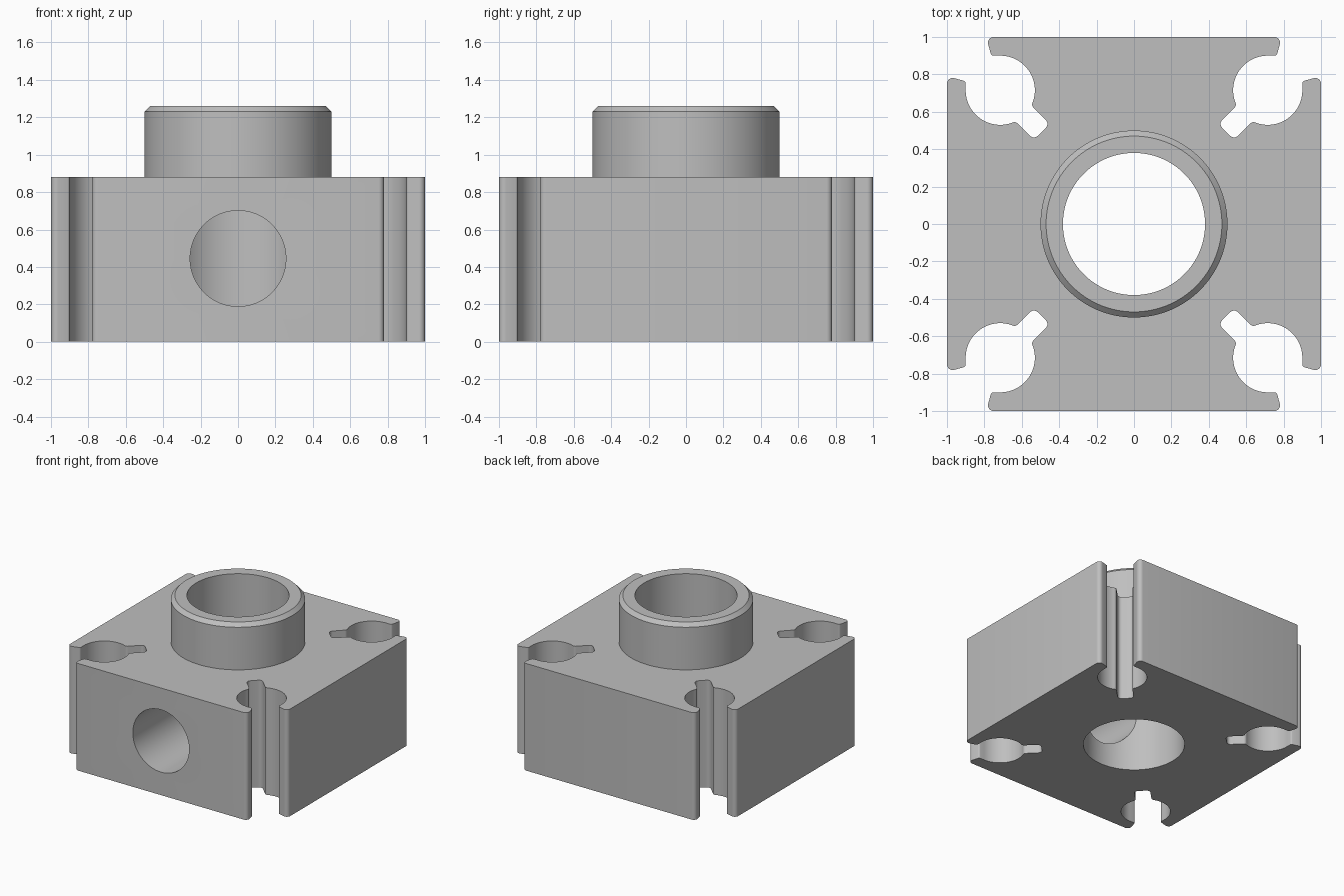
import bpy, bmesh, math
from mathutils import Vector, Matrix

cube = bpy.data.objects.get("Cube")
if cube:
    bpy.data.objects.remove(cube, do_unlink=True)

grey = bpy.data.materials.new("plain_grey")
grey.use_nodes = True
COLOUR = (0.52, 0.52, 0.52, 1)
grey.diffuse_color = COLOUR
grey.node_tree.nodes["Principled BSDF"].inputs["Base Color"].default_value = COLOUR


def make_object(name, bm):
    bmesh.ops.recalc_face_normals(bm, faces=bm.faces)
    mesh = bpy.data.meshes.new(name)
    bm.to_mesh(mesh)
    bm.free()
    mesh.materials.append(grey)
    obj = bpy.data.objects.new(name, mesh)
    bpy.context.collection.objects.link(obj)
    return obj


def fillet(before, corner, after, radius, steps=6):
    """Points of a rounded corner."""
    a, b = (before - corner).normalized(), (after - corner).normalized()
    half = a.angle(b) / 2
    centre = corner + (a + b).normalized() * radius / math.sin(half)
    start = (corner + a * radius / math.tan(half) - centre).normalized()
    end = (corner + b * radius / math.tan(half) - centre).normalized()
    return [centre + start.slerp(end, i / steps).normalized() * radius
            for i in range(steps + 1)]


def prism(name, outline, height):
    bm = bmesh.new()
    base = bm.faces.new([bm.verts.new((p.x, p.y, 0)) for p in outline])
    solid = bmesh.ops.extrude_face_region(bm, geom=[base], use_keep_orig=True)["geom"]
    bmesh.ops.translate(bm, vec=(0, 0, height),
                        verts=[v for v in solid if isinstance(v, bmesh.types.BMVert)])
    return make_object(name, bm)


def lathe(name, profile, segments=128):
    bm = bmesh.new()
    rings = []
    for r, z in profile:
        rings.append([bm.verts.new((r * math.cos(math.tau * i / segments),
                                    r * math.sin(math.tau * i / segments), z))
                      for i in range(segments)])
    for low, high in zip(rings, rings[1:]):
        for i in range(segments):
            j = (i + 1) % segments
            bm.faces.new((low[i], low[j], high[j], high[i]))
    bm.faces.new(rings[0])
    bm.faces.new(rings[-1])
    return make_object(name, bm)


def combine(target, tool, operation):
    mod = target.modifiers.new(operation, 'BOOLEAN')
    mod.operation, mod.object, mod.solver = operation, tool, 'EXACT'
    bpy.context.view_layer.objects.active = target
    bpy.ops.object.modifier_apply(modifier=mod.name)
    bpy.data.objects.remove(tool, do_unlink=True)


# Half of one corner channel: lip, round pocket and relief slot
CENTRE, POCKET = Vector((0.715, 0.715)), 0.185
SLOT_HALF, SLOT_END = 0.06, 0.697
outer = Vector((1, 0.79))
inner = Vector((0.9, 0.763))
depth = CENTRE.length - math.sqrt(POCKET ** 2 - SLOT_HALF ** 2)


def diagonal(along, across):
    return Vector((along + across, along - across)) / math.sqrt(2)


mouth = diagonal(depth, SLOT_HALF)
slot_corner = diagonal(SLOT_END, SLOT_HALF)
slot_middle = diagonal(SLOT_END, 0)
last = math.atan2(mouth.y - CENTRE.y, mouth.x - CENTRE.x) + 0.15
arc = [CENTRE + Vector((math.cos(last * i / 24), math.sin(last * i / 24))) * POCKET
       for i in range(25)]
half = fillet(Vector((1, 0)), outer, inner, 0.03)
half += fillet(outer, inner, arc[0], 0.015)
half += arc
half += fillet(arc[-1], mouth, slot_corner, 0.025)
half += fillet(mouth, slot_corner, slot_middle, 0.03)
corner = half + [Vector((p.y, p.x)) for p in reversed(half)]
outline = []
for turn in range(4):
    c, s = (1, 0, -1, 0)[turn], (0, 1, 0, -1)[turn]
    outline += [Vector((c * p.x - s * p.y, s * p.x + c * p.y)) for p in corner]

# Block with the chamfered collar on top
body = prism("block_with_collar", outline, 0.88)
collar = lathe("collar", [(0.5, 0.5), (0.5, 1.23), (0.47, 1.26)])
combine(body, collar, 'UNION')

# Vertical bore and the side port in the front
combine(body, lathe("bore", [(0.38, -0.2), (0.38, 1.5)]), 'DIFFERENCE')
port = lathe("port", [(0.256, 0.1), (0.256, 1.2)])
port.data.transform(Matrix.Translation((0, 0, 0.445)) @ Matrix.Rotation(math.pi / 2, 4, 'X'))
combine(body, port, 'DIFFERENCE')

bpy.ops.object.select_all(action='DESELECT')
body.select_set(True)
bpy.context.view_layer.objects.active = body
bpy.ops.object.shade_smooth_by_angle(angle=math.radians(30))
